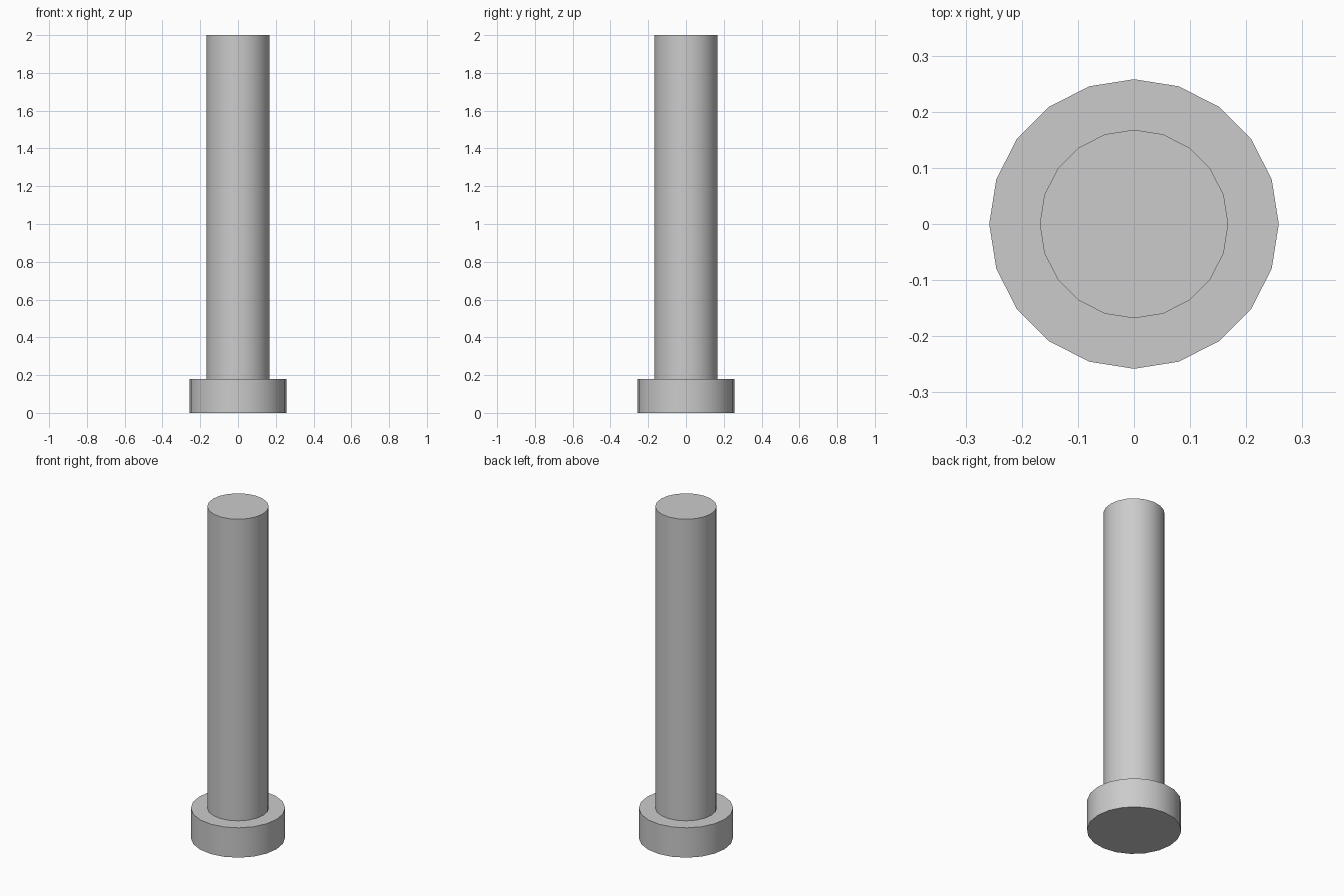
import bpy, bmesh, math

if "Cube" in bpy.data.objects:
    bpy.data.objects.remove(bpy.data.objects["Cube"])

SIDES = 20
# Half-profile (radius, height): head at the bottom, shaft above it
PROFILE = [(0, 0), (0.258, 0), (0.258, 0.18), (0.168, 0.18), (0.168, 2.0), (0, 2.0)]


def lathe(name, profile, sides):
    bm = bmesh.new()
    verts = [bm.verts.new((r, 0, z)) for r, z in profile]
    edges = [bm.edges.new(pair) for pair in zip(verts, verts[1:])]
    bmesh.ops.spin(bm, geom=verts + edges, cent=(0, 0, 0), axis=(0, 0, 1),
                   angle=math.tau, steps=sides, use_merge=False)
    bmesh.ops.remove_doubles(bm, verts=bm.verts[:], dist=1e-4)
    bmesh.ops.recalc_face_normals(bm, faces=bm.faces[:])
    mesh = bpy.data.meshes.new(name)
    bm.to_mesh(mesh)
    bm.free()
    obj = bpy.data.objects.new(name, mesh)
    bpy.context.collection.objects.link(obj)
    return obj


# One closed pin: round head and straight shaft
pin = lathe("headed_pin", PROFILE, SIDES)
bpy.context.view_layer.objects.active = pin
pin.select_set(True)
bpy.ops.object.shade_smooth_by_angle(angle=math.radians(30))
